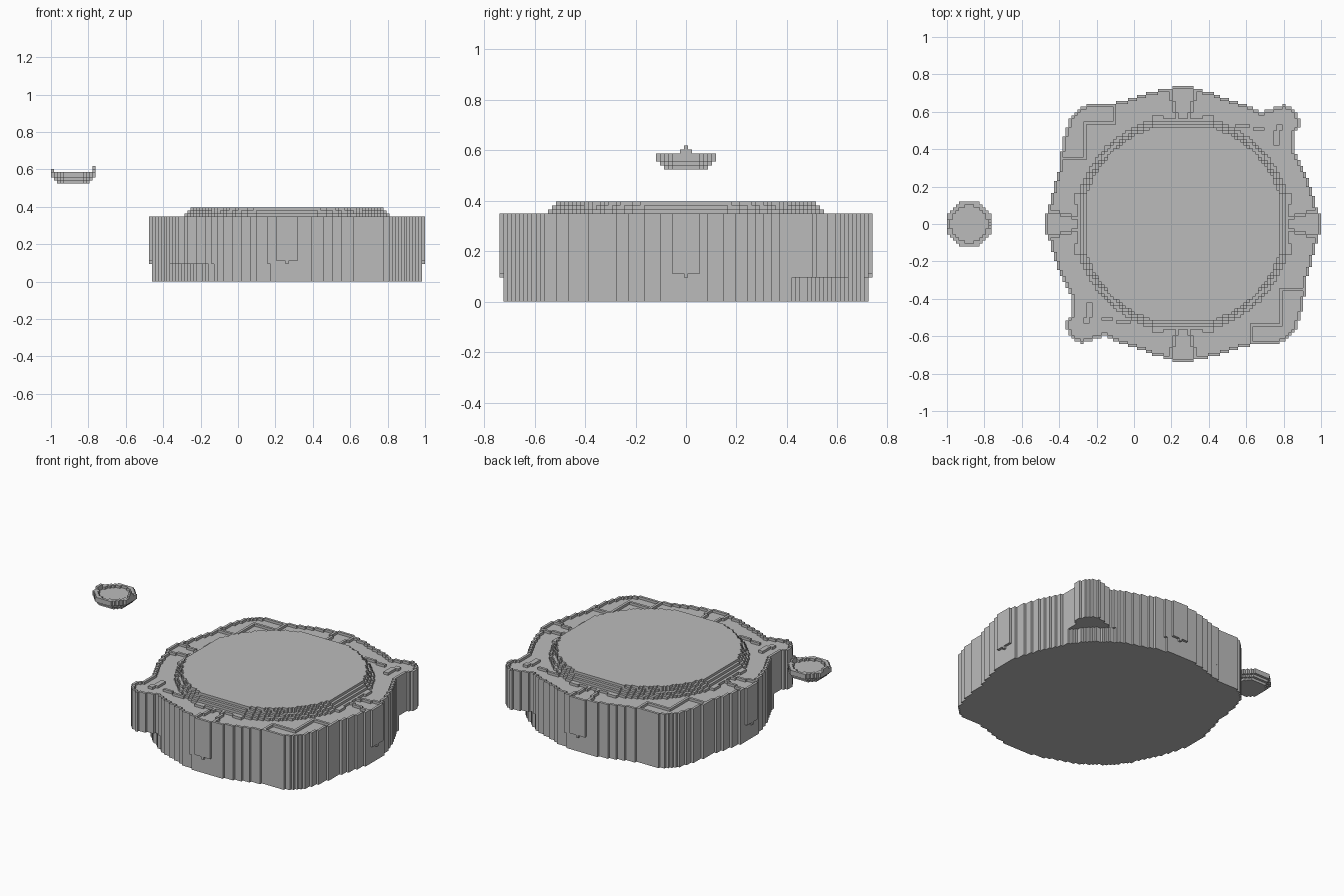
import bpy
import bmesh
from math import hypot

cube = bpy.data.objects.get("Cube")
if cube:
    bpy.data.objects.remove(cube)

CELL = 2 / 126               # edge of one block
BODY_X = 1 - 46.5 * CELL     # centre of the big platform
CUP_X = -1 + 7.5 * CELL      # centre of the small floating cup

grey = bpy.data.materials.new("plain_grey")
grey.use_nodes = True
grey.diffuse_color = (0.5, 0.5, 0.5, 1)
grey.node_tree.nodes["Principled BSDF"].inputs["Base Color"].default_value = (0.5, 0.5, 0.5, 1)


def block_slab(name, inside, low, high, centre_x=BODY_X, reach=48):
    """Slab of square blocks wherever inside(i, j) holds, between two block levels."""
    span = range(-reach, reach + 1)
    cells = {(i, j) for i in span for j in span if inside(i, j)}
    bm = bmesh.new()
    verts = {}

    def vert(i, j, k):
        if (i, j, k) not in verts:
            verts[i, j, k] = bm.verts.new(
                (centre_x + (i - 0.5) * CELL, (j - 0.5) * CELL, k * CELL))
        return verts[i, j, k]

    for i, j in sorted(cells):
        ring = [(i, j), (i + 1, j), (i + 1, j + 1), (i, j + 1)]
        bm.faces.new([vert(*c, high) for c in ring])
        bm.faces.new([vert(*c, low) for c in reversed(ring)])
        sides = [(i, j - 1), (i + 1, j), (i, j + 1), (i - 1, j)]
        for n, neighbour in enumerate(sides):
            if neighbour not in cells:
                a, b = ring[n], ring[(n + 1) % 4]
                bm.faces.new([vert(*a, low), vert(*b, low), vert(*b, high), vert(*a, high)])
    mesh = bpy.data.meshes.new(name)
    bm.to_mesh(mesh)
    bm.free()
    mesh.materials.append(grey)
    obj = bpy.data.objects.new(name, mesh)
    bpy.context.collection.objects.link(obj)
    return obj


def in_boxes(i, j, boxes):
    return any(a <= i <= c and b <= j <= d for a, b, c, d in boxes)


# Half of the body outline; the other half is the same turned by half a turn
half = [(.725, .06), (.705, .12), (.69, .18), (.665, .25), (.63, .32), (.6, .38),
        (.59, .41), (.59, .49), (.62, .52), (.62, .57), (.58, .62), (.54, .64),
        (.48, .62), (.42, .595), (.34, .635), (.24, .67), (.14, .705), (.06, .73),
        (-.06, .73), (-.16, .71), (-.29, .67), (-.37, .645), (-.51, .635),
        (-.56, .61), (-.61, .55), (-.64, .45), (-.655, .36), (-.665, .28),
        (-.69, .2), (-.715, .1), (-.73, .06)]
outline = half + [(-x, -y) for x, y in half]


def in_outline(i, j):
    x, y = i * CELL, j * CELL + 1e-5
    hit = False
    for (ax, ay), (bx, by) in zip(outline, outline[1:] + outline[:1]):
        if (ay > y) != (by > y) and x < ax + (y - ay) * (bx - ax) / (by - ay):
            hit = not hit
    return hit


body_cells = {(i, j) for i in range(-48, 49) for j in range(-48, 49) if in_outline(i, j)}


def in_body(i, j):
    return (i, j) in body_cells


def in_base(i, j):
    # the two horned corners are cut back to a round foot
    return in_body(i, j) and (i * j <= 0 or hypot(i, j) * CELL < 0.72)


def in_tab(i, j):
    a, b = max(abs(i), abs(j)), min(abs(i), abs(j))
    return a == 46 and b <= 3 and not in_body(i, j)


def in_tab_tip(i, j):
    return in_tab(i, j) and min(abs(i), abs(j)) == 0


# Raised lines on the deck: corner plates, horn dashes, and the four end plates
corner_lines = [(-42, 22, -33, 22), (-33, 22, -33, 33), (-33, 34, -23, 34), (-23, 34, -23, 42),
                (18, 33, 22, 33), (24, 32, 27, 32), (31, 27, 32, 31), (32, 32, 33, 33),
                (-26, 26, -26, 26)]
end_lines = [(4, 42, 4, 45), (3, 38, 3, 41), (2, 36, 2, 37), (7, 35, 10, 36)]


def in_trim(i, j):
    if not in_body(i, j):
        return False
    rim = not all(in_body(i + a, j + b) or in_tab(i + a, j + b)
                  for a, b in ((1, 0), (-1, 0), (0, 1), (0, -1)))
    a, b = max(abs(i), abs(j)), min(abs(i), abs(j))
    return (rim or in_boxes(i, j, corner_lines) or in_boxes(-i, -j, corner_lines)
            or in_boxes(b, a, end_lines))


# Main body
block_slab("round_base", in_base, 0, 6)
block_slab("main_body", in_body, 6, 21)
block_slab("deck_trim", in_trim, 21, 22)
block_slab("end_tabs", in_tab, 7, 22)
block_slab("end_tab_tips", in_tab_tip, 6, 7)

# Stepped centre platform
for n, (radius, flat) in enumerate([(36.5, 35), (35.5, 34), (34.6, 33), (34, 32)]):
    block_slab(f"platform_step_{n + 1}",
               lambda i, j: hypot(i, j) <= radius and max(abs(i), abs(j)) <= flat,
               21 + n, 22 + n)


# Small floating cup with a shallow hollow and two pointed handles
def disc(radius, flat, hole=0):
    return lambda i, j: hole <= hypot(i, j) <= radius and max(abs(i), abs(j)) <= flat


for name, shape, low, high in [
        ("cup_foot", disc(5.9, 5), 33, 34),
        ("cup_bowl", disc(6.9, 6), 34, 35),
        ("cup_side", disc(7.7, 7), 35, 36),
        ("cup_rim", disc(7.7, 7, 6.3), 36, 37),
        ("cup_handles", lambda i, j: abs(i) == 7 and abs(j) <= 1, 37, 38),
        ("cup_handle_tip", lambda i, j: i == 7 and j == 0, 38, 39)]:
    block_slab(name, shape, low, high, CUP_X, 9)
